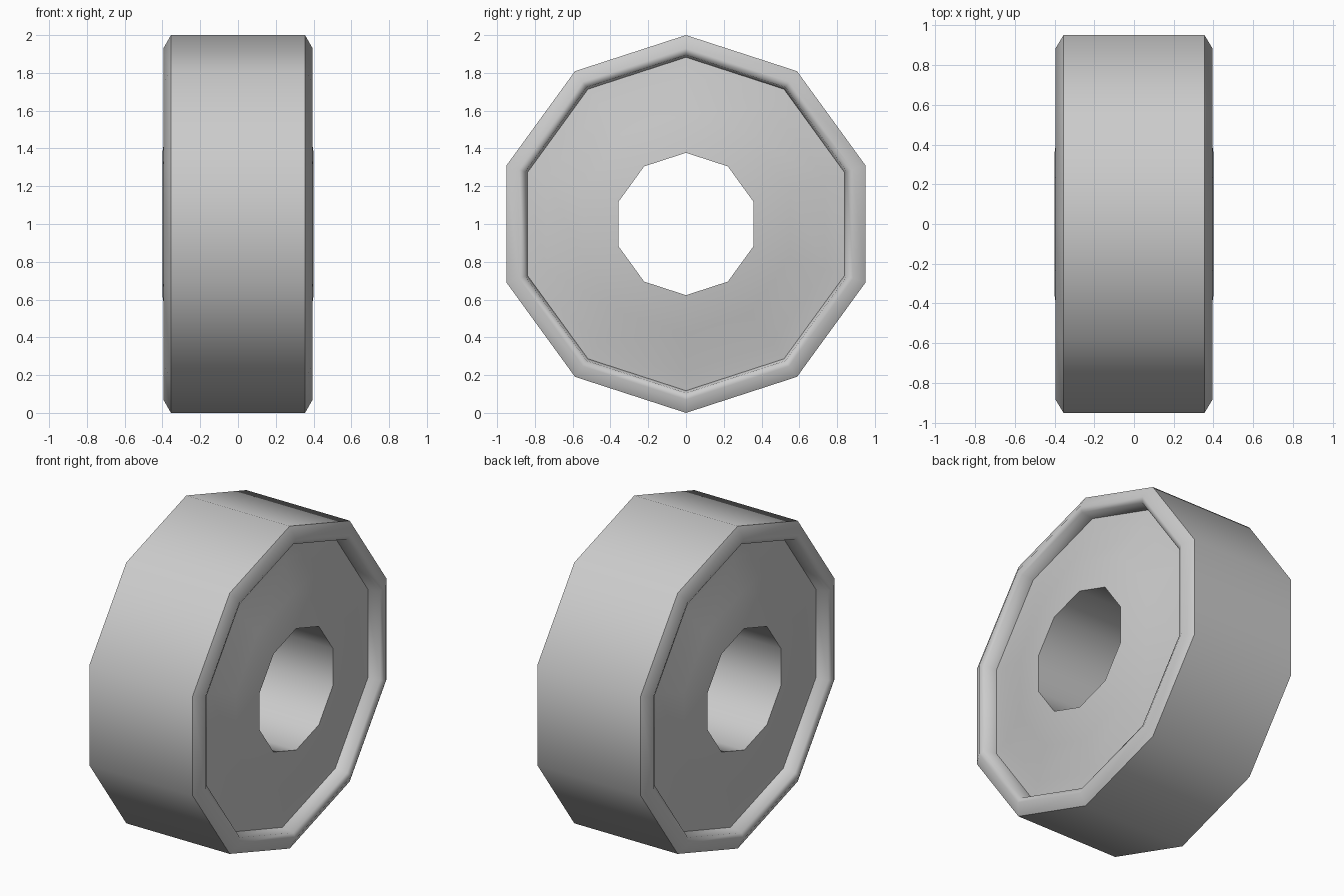
import bpy, bmesh
from math import sin, cos, pi, radians

SIDES = 10

cube = bpy.data.objects.get("Cube")
if cube:
    bpy.data.objects.remove(cube, do_unlink=True)


def make_material(name, rgb):
    mat = bpy.data.materials.new(name)
    mat.use_nodes = True
    mat.diffuse_color = (*rgb, 1)
    mat.node_tree.nodes["Principled BSDF"].inputs["Base Color"].default_value = (*rgb, 1)
    return mat


def lathe(name, half_profile, mat):
    """Spin a (x, radius) profile, mirrored in x and closed, around the x axis."""
    profile = half_profile + [(-x, r) for x, r in reversed(half_profile)]
    bm = bmesh.new()
    rings = []
    for i in range(SIDES):
        a = 2 * pi * i / SIDES
        rings.append([bm.verts.new((x, r * sin(a), 1 + r * cos(a))) for x, r in profile])
    n = len(profile)
    for i in range(SIDES):
        p, q = rings[i], rings[(i + 1) % SIDES]
        for j in range(n):
            k = (j + 1) % n
            bm.faces.new((p[j], p[k], q[k], q[j]))
    bmesh.ops.recalc_face_normals(bm, faces=bm.faces)
    mesh = bpy.data.meshes.new(name)
    bm.to_mesh(mesh)
    bm.free()
    mesh.materials.append(mat)
    obj = bpy.data.objects.new(name, mesh)
    bpy.context.collection.objects.link(obj)
    bpy.ops.object.select_all(action='DESELECT')
    obj.select_set(True)
    bpy.context.view_layer.objects.active = obj
    bpy.ops.object.shade_smooth_by_angle(angle=radians(58))


grey = make_material("light_grey", (0.6, 0.6, 0.6))

# Outer tyre with chamfered shoulder and rounded lip
lathe("tyre", [(0.29, 0.88), (0.38, 0.895), (0.395, 0.93), (0.355, 1.0)], grey)

# Inner hub disc, raised in shallow steps toward the open bore
lathe("hub_disc", [(0.40, 0.377), (0.372, 0.58), (0.32, 0.775), (0.302, 0.9)], grey)
